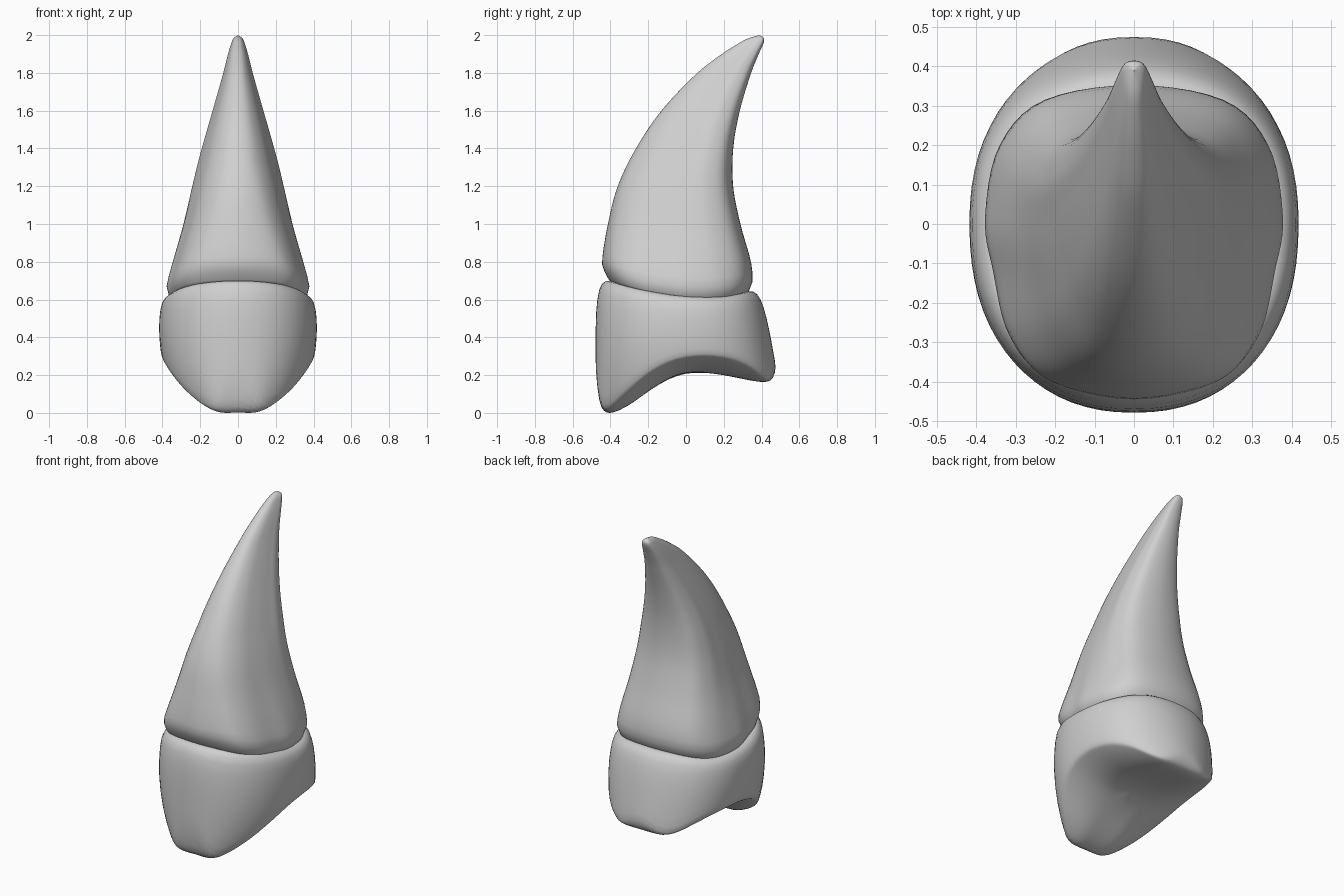
import bpy, bmesh, math

cube = bpy.data.objects.get("Cube")
if cube:
    bpy.data.objects.remove(cube, do_unlink=True)

SIDES = 72

grey = bpy.data.materials.new("plain grey")
grey.use_nodes = True
colour = (0.63, 0.63, 0.63, 1)
grey.diffuse_color = colour
grey.node_tree.nodes["Principled BSDF"].inputs["Base Color"].default_value = colour


def curve(points, t):
    """Smooth curve through (position, value) points, clamped at both ends."""
    last = len(points) - 1
    if t <= points[0][0]:
        return points[0][1]
    if t >= points[last][0]:
        return points[last][1]

    def slope(k):
        a, b = points[max(k - 1, 0)], points[min(k + 1, last)]
        return (b[1] - a[1]) / (b[0] - a[0])

    i = max(k for k in range(last) if points[k][0] <= t)
    (x0, y0), (x1, y1) = points[i], points[i + 1]
    w = x1 - x0
    s = (t - x0) / w
    r = 1 - s
    return (y0 * (1 + 2 * s) * r * r + slope(i) * w * s * r * r
            + y1 * s * s * (3 - 2 * s) - slope(i + 1) * w * s * s * r)


def loft(name, first, rings, last):
    """Join rings of points into a closed smooth skin with a pole at each end."""
    bm = bmesh.new()
    start, end = bm.verts.new(first), bm.verts.new(last)
    rows = [[bm.verts.new(p) for p in ring] for ring in rings]
    for k in range(SIDES):
        n = (k + 1) % SIDES
        bm.faces.new((start, rows[0][k], rows[0][n]))
        bm.faces.new((end, rows[-1][n], rows[-1][k]))
        for a, b in zip(rows, rows[1:]):
            bm.faces.new((a[k], b[k], b[n], a[n]))
    bmesh.ops.recalc_face_normals(bm, faces=bm.faces)
    mesh = bpy.data.meshes.new(name)
    bm.to_mesh(mesh)
    bm.free()
    mesh.materials.append(grey)
    for face in mesh.polygons:
        face.use_smooth = True
    obj = bpy.data.objects.new(name, mesh)
    bpy.context.collection.objects.link(obj)
    return obj


# Curved line where crown and root meet: (y, z)
SEAM = [(-.42, .71), (-.2, .65), (0, .62), (.2, .62), (.34, .65)]

# Crown: saddle-shaped underside (y, z)
UNDERSIDE = [(-.48, .25), (-.465, .08), (-.44, .012), (-.4, -.003), (-.3, .04),
             (-.2, .115), (-.06, .195), (.07, .215), (.2, .2), (.35, .17),
             (.42, .163), (.46, .18), (.48, .24)]
# Narrowing of the crown towards its lowest edge: (z, width factor)
NARROWING = [(0, .62), (.05, .73), (.1, .81), (.2, .91), (.3, .97), (.42, 1)]


def underside(x, y):
    lift = 1 + min(1, (y / .35) ** 2)
    return curve(UNDERSIDE, y) + lift * max(0, abs(x) - .12) ** 2


def crown_point(x, y, z):
    return (x * curve(NARROWING, z), y, z)


def power(v, e):
    return math.copysign(abs(v) ** e, v)


outline = []
for k in range(SIDES):
    a = math.tau * k / SIDES
    outline.append((.42 * power(math.cos(a), .88), .48 * power(math.sin(a), .88)))

crown_rings = []
# Walls: (scale, fraction of the way down)
WALL = [(.4, 0), (.75, 0), (.85, 0), (.89, .01), (.93, .04), (.965, .1),
        (.985, .22), (.995, .35), (1, .5), (1, .65), (1, .8), (1, .92)]
for scale, f in WALL:
    ring = []
    for ox, oy in outline:
        x, y = ox * scale, oy * scale
        if y > 0:
            y *= 1 - .16 * (1 - f)
        top = curve(SEAM, y)
        ring.append(crown_point(x, y, top + (underside(ox, oy) - top) * f))
    crown_rings.append(ring)
# Underside, from rim to middle
for scale in (1, .985, .965, .94, .91, .87, .82, .76, .68, .6, .5, .4, .3, .2, .1):
    crown_rings.append([crown_point(x * scale, y * scale, underside(x * scale, y * scale))
                        for x, y in outline])
crown = loft("crown", (0, 0, curve(SEAM, 0)), crown_rings, (0, 0, underside(0, 0)))
soften = crown.modifiers.new("soft rim", "SMOOTH")
soften.factor = .5
soften.iterations = 7

# Root: front edge, back edge and half width against height
FRONT = [(.66, -.41), (.7, -.43), (.76, -.445), (1, -.41), (1.2, -.36),
         (1.4, -.265), (1.6, -.13), (1.8, .06), (1.9, .19), (1.96, .285),
         (1.985, .335), (2, .39)]
BACK = [(.66, .335), (.7, .352), (.8, .345), (1, .29), (1.2, .25), (1.4, .25),
        (1.6, .285), (1.8, .345), (1.9, .385), (1.96, .411), (1.985, .412), (2, .39)]
WIDTH = [(.66, .365), (.69, .38), (.8, .355), (1, .295), (1.2, .243), (1.4, .19),
         (1.6, .133), (1.8, .077), (1.9, .052), (1.96, .034), (1.985, .022), (2, 0)]
# Half cross-sections, from front to back
LOW = [(0, -1), (.6, -.88), (.85, -.61), (.95, -.2), (1, .13), (.9, .6), (.6, .9), (0, 1)]
HIGH = [(0, -1), (.4, -.91), (.7, -.62), (.87, -.22), (.97, .2), (1, .55), (.76, .88), (0, 1)]


def section(half):
    full = [(-half[1][0], half[1][1])] + half + [(-half[-2][0], half[-2][1])]
    xs = [(i - 1, p[0]) for i, p in enumerate(full)]
    ys = [(i - 1, p[1]) for i, p in enumerate(full)]
    points = []
    for k in range(SIDES):
        t = (len(half) - 1) * 2 * k / SIDES
        side = 1
        if k > SIDES / 2:
            t = (len(half) - 1) * 2 - t
            side = -1
        points.append((side * curve(xs, t), curve(ys, t)))
    return points


low, high = section(LOW), section(HIGH)


def root_ring(z, scale=1, drop=0):
    u = (z - .66) / 1.34
    mix = min(1, u / .5)
    front, back, width = curve(FRONT, z), curve(BACK, z), curve(WIDTH, z)
    ring = []
    for (ax, ay), (bx, by) in zip(low, high):
        x = (ax + (bx - ax) * mix) * width * scale
        y = (front + back) / 2 + (ay + (by - ay) * mix) * (back - front) / 2 * scale
        shift = (curve(SEAM, y) - .66) * (1 - u) ** 4
        ring.append((x, y, z + shift - drop))
    return ring


root_rings = [root_ring(.66, s, .02) for s in (.4, .8, .93)] + [root_ring(.66, .98, .008)]
STEPS = 48
for k in range(STEPS):
    root_rings.append(root_ring(.66 + 1.34 * math.sin(math.pi / 2 * k / STEPS)))
loft("root", (0, 0, .6), root_rings, (0, .39, 2))
